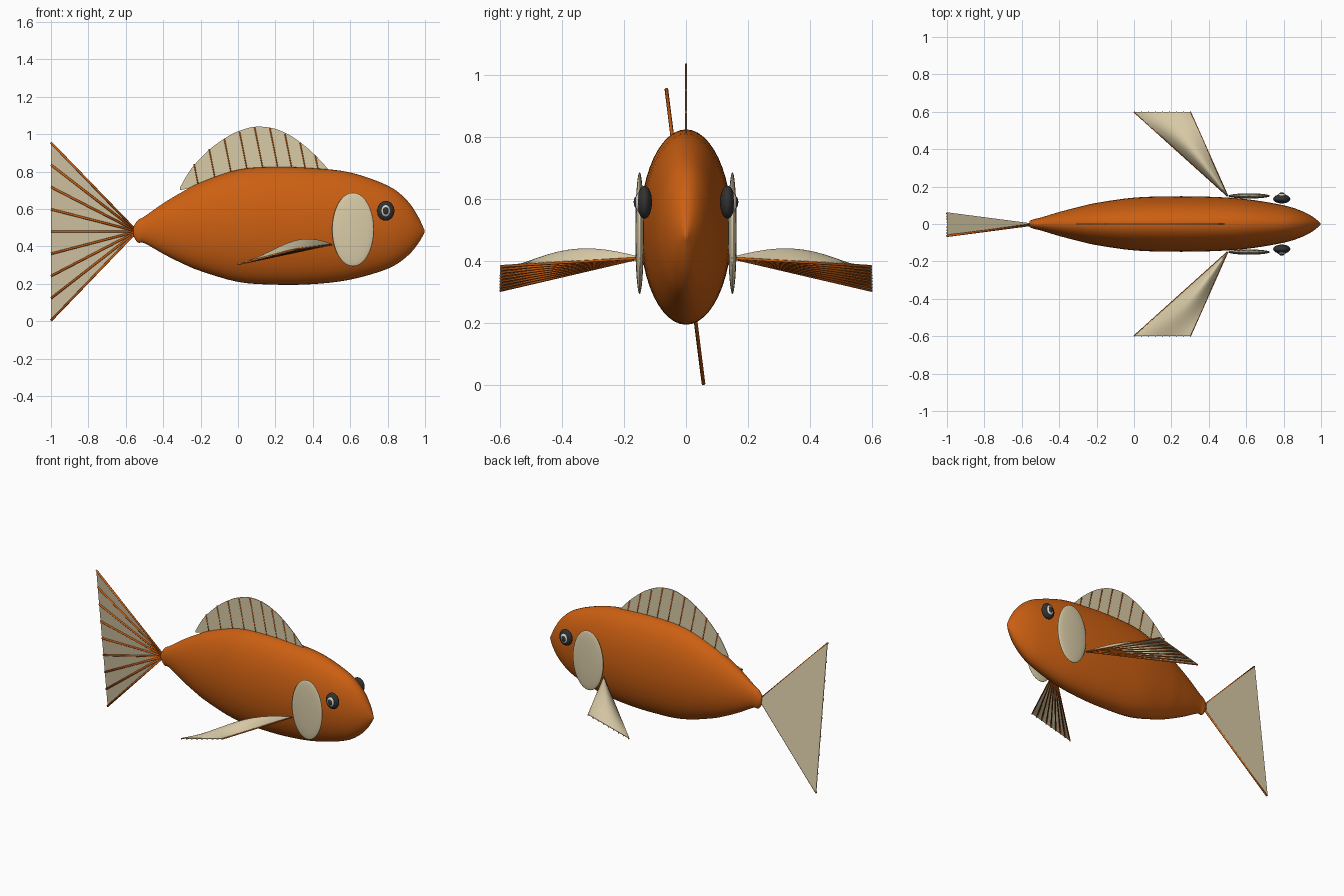
import bpy, bmesh, math
from mathutils import Vector

if "Cube" in bpy.data.objects:
    bpy.data.objects.remove(bpy.data.objects["Cube"])


def material(name, rgb):
    m = bpy.data.materials.new(name)
    m.diffuse_color = (*rgb, 1)
    m.use_nodes = True
    m.node_tree.nodes["Principled BSDF"].inputs["Base Color"].default_value = m.diffuse_color
    return m


ORANGE = material("orange scales", (0.60, 0.115, 0.006))
CREAM = material("cream fin", (0.70, 0.60, 0.39))
DARK = material("dark eye", (0.03, 0.032, 0.03))
WHITE = material("eye white", (0.70, 0.68, 0.60))


def finish(bm, name, mat, smooth=True):
    bmesh.ops.recalc_face_normals(bm, faces=bm.faces[:])
    me = bpy.data.meshes.new(name)
    bm.to_mesh(me)
    bm.free()
    me.materials.append(mat)
    for p in me.polygons:
        p.use_smooth = smooth
    ob = bpy.data.objects.new(name, me)
    bpy.context.collection.objects.link(ob)
    return ob


def spline(pts, steps):
    """Catmull-Rom curve through points of any dimension."""
    out = []
    n = len(pts)
    for i in range(n - 1):
        quad = [pts[max(i - 1, 0)], pts[i], pts[i + 1], pts[min(i + 2, n - 1)]]
        for s in range(steps):
            t = s / steps
            out.append([0.5 * (2 * b + (c - a) * t + (2 * a - 5 * b + 4 * c - d) * t * t
                               + (3 * b - a - 3 * c + d) * t ** 3) for a, b, c, d in zip(*quad)])
    return out + [list(pts[-1])]


def ellipsoid(name, mat, centre, radii):
    bm = bmesh.new()
    bmesh.ops.create_uvsphere(bm, u_segments=32, v_segments=20, radius=1)
    for v in bm.verts:
        v.co = Vector(c + r * k for c, r, k in zip(centre, radii, v.co))
    return finish(bm, name, mat)


def rods(name, segments, r0, r1):
    """Thin tapered fin rays, all in one object."""
    bm = bmesh.new()
    for a, b in segments:
        a, b = Vector(a), Vector(b)
        q = (b - a).to_track_quat('Z', 'Y')
        rings = []
        for p, r in ((a, r0), (b, r1)):
            rings.append([bm.verts.new(p + q @ Vector((r * math.cos(k * math.tau / 8),
                          r * math.sin(k * math.tau / 8), 0))) for k in range(8)])
        for k in range(8):
            bm.faces.new((rings[0][k], rings[0][k - 1], rings[1][k - 1], rings[1][k]))
        for ring in rings:
            bm.faces.new(ring)
    return finish(bm, name, ORANGE)


def sheet(name, rows, offset):
    """Thin closed plate from a grid of points, thickened by an offset vector."""
    bm = bmesh.new()
    half = Vector(offset) / 2
    sides = [[[bm.verts.new(Vector(p) + half * s) for p in row] for row in rows] for s in (1, -1)]
    for g in sides:
        for r0, r1 in zip(g, g[1:]):
            for j in range(len(r0) - 1):
                bm.faces.new((r0[j], r0[j + 1], r1[j + 1], r1[j]))
    rims = [g[0] + [r[-1] for r in g[1:]] + g[-1][-2::-1] + [r[0] for r in g[-2:0:-1]] for g in sides]
    for k in range(len(rims[0])):
        bm.faces.new((rims[0][k], rims[0][k - 1], rims[1][k - 1], rims[1][k]))
    bmesh.ops.remove_doubles(bm, verts=bm.verts[:], dist=1e-5)
    ob = finish(bm, name, CREAM)
    bpy.ops.object.select_all(action='DESELECT')
    ob.select_set(True)
    bpy.context.view_layer.objects.active = ob
    bpy.ops.object.shade_smooth_by_angle(angle=math.radians(40))
    return ob


# Body: oval sections as x, top, bottom, half width
sections = [(-0.56, 0.505, 0.455, 0.015), (-0.535, 0.54, 0.42, 0.026), (-0.50, 0.56, 0.417, 0.034),
            (-0.4, 0.63, 0.36, 0.064), (-0.3, 0.69, 0.31, 0.09), (-0.2, 0.742, 0.268, 0.113),
            (0, 0.81, 0.21, 0.141), (0.2, 0.825, 0.195, 0.148), (0.4, 0.818, 0.198, 0.146),
            (0.6, 0.795, 0.222, 0.133), (0.8, 0.725, 0.28, 0.1), (0.9, 0.65, 0.343, 0.068),
            (0.96, 0.565, 0.41, 0.036), (0.998, 0.485, 0.475, 0.003)]
bm = bmesh.new()
rings = []
for x, top, bot, w in spline(sections, 4):
    rings.append([bm.verts.new((x, w * math.cos(a), (top + bot) / 2 + (top - bot) / 2 * math.sin(a)))
                  for a in (k * math.tau / 48 for k in range(48))])
for r0, r1 in zip(rings, rings[1:]):
    for k in range(48):
        bm.faces.new((r0[k], r0[k - 1], r1[k - 1], r1[k]))
bm.faces.new(rings[0])
bm.faces.new(rings[-1])
finish(bm, "body", ORANGE)

# Tail fin: slightly tilted fan with rays on its front face
root = Vector((-0.54, 0, 0.48))
ends = [Vector((-1, 0.06 - 0.12 * k / 8, 0.003 + 0.952 * k / 8)) for k in range(9)]
sheet("tail_fin", [[root.lerp(e, t) for e in ends] for t in (0.01, 1)], (0, 0.005, 0))
shift = Vector((0, -0.0035, 0))
rods("tail_rays", [(root + shift, e + shift) for e in ends], 0.006, 0.006)

# Dorsal fin: arched plate rising from the back
arch = [(-0.31, 0.715), (-0.25, 0.815), (-0.15, 0.92), (-0.05, 0.99), (0.02, 1.022), (0.1, 1.04),
        (0.2, 1.028), (0.3, 0.98), (0.4, 0.90), (0.485, 0.81)]
arch = spline(arch, 4)
foot = [(-0.31 + 0.77 * k / (len(arch) - 1), 0.70 + 0.06 * min(1, k / 12)) for k in range(len(arch))]
sheet("dorsal_fin", [[(x, 0, z) for x, z in row] for row in (foot, arch)], (0, 0.004, 0))
dorsal_tops = [0.84, 0.92, 0.975, 1.012, 1.036, 1.033, 1.0, 0.953, 0.885]
rods("dorsal_rays", [((-0.235 + 0.081 * k, 0, z),
                      (-0.235 + 0.081 * k + 0.2 * (z - 0.7), 0, 0.7))
                     for k, z in enumerate(dorsal_tops)], 0.004, 0.004)

for side, s in (("front", -1), ("back", 1)):
    # Pectoral fin: domed fan over straight rays
    a = Vector((0.5, s * 0.15, 0.412))
    b = Vector((0, s * 0.6, 0.307))
    c = Vector((0.3, s * 0.6, 0.385))
    rows = []
    for i in range(13):
        t = max(i / 12, 0.01)
        rows.append([a.lerp(b.lerp(c, u), t)
                     + Vector((0, 0, 0.055 * math.sin(math.pi * t) * math.sin(math.pi * u)))
                     for u in (k / 16 for k in range(17))])
    sheet(side + "_pectoral_fin", rows, (0, 0, 0.004))
    low = Vector((0, 0, -0.003))
    rods(side + "_pectoral_rays", [(a + low, b.lerp(c, k / 8) + low) for k in range(9)], 0.004, 0.004)

    # Gill cover and eye
    ellipsoid(side + "_gill_cover", CREAM, (0.615, s * 0.15, 0.49), (0.112, 0.014, 0.197))
    ellipsoid(side + "_eye", DARK, (0.79, s * 0.134, 0.59), (0.046, 0.024, 0.053))
    ellipsoid(side + "_iris", WHITE, (0.79, s * 0.15, 0.59), (0.025, 0.014, 0.032))
    ellipsoid(side + "_pupil", DARK, (0.79, s * 0.158, 0.59), (0.016, 0.011, 0.021))
